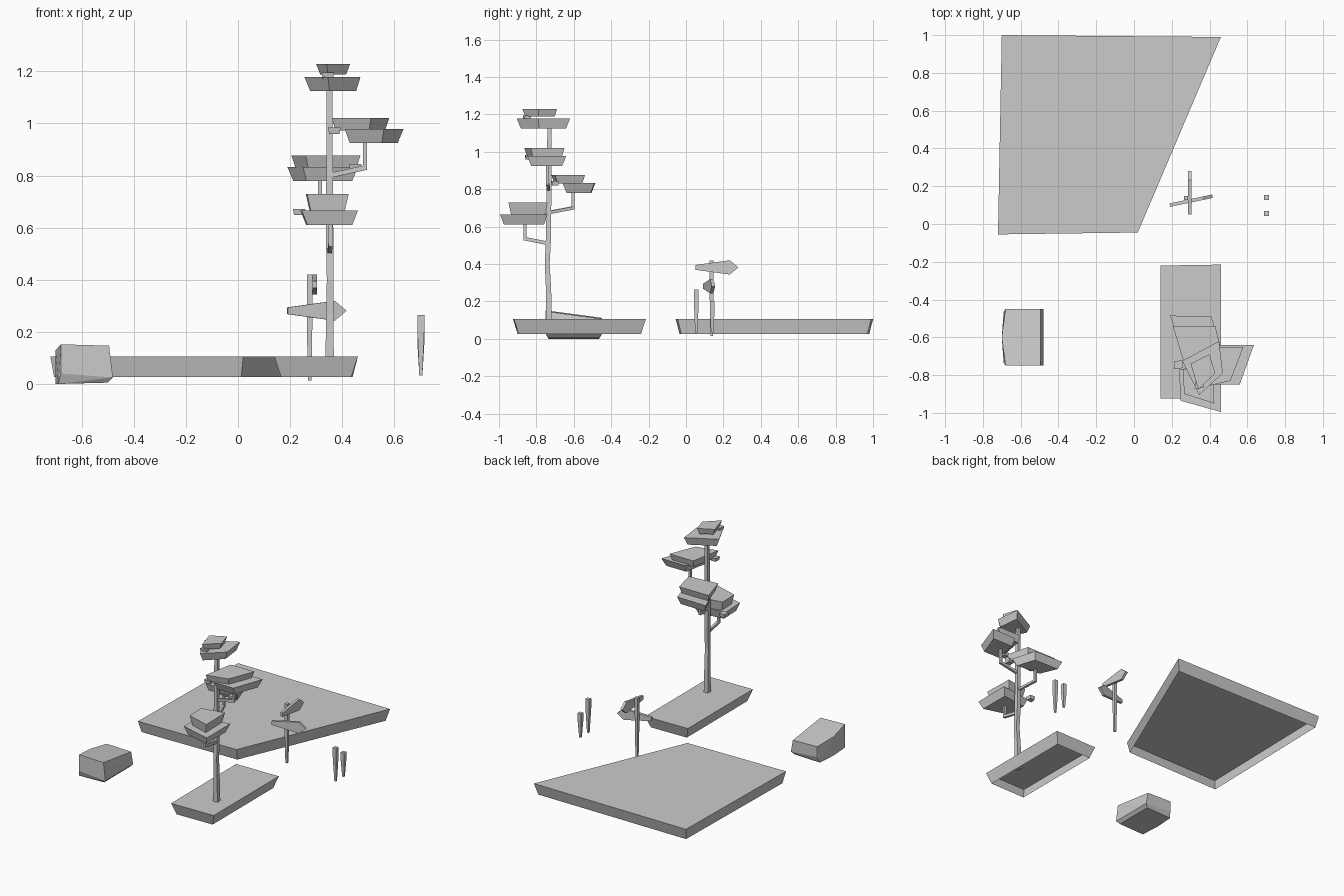
import bpy, bmesh
from mathutils import Vector

if "Cube" in bpy.data.objects:
    bpy.data.objects.remove(bpy.data.objects["Cube"])


def make(name, bm):
    bmesh.ops.recalc_face_normals(bm, faces=bm.faces)
    mesh = bpy.data.meshes.new(name)
    bm.to_mesh(mesh)
    bm.free()
    obj = bpy.data.objects.new(name, mesh)
    bpy.context.collection.objects.link(obj)
    return obj


def loft(name, rings, open_bottom=False):
    """Closed loft through rings of points, bottom ring first."""
    bm = bmesh.new()
    vs = [[bm.verts.new(p) for p in r] for r in rings]
    n = len(vs[0])
    for a, b in zip(vs, vs[1:]):
        for i in range(n):
            j = (i + 1) % n
            bm.faces.new((a[i], a[j], b[j], b[i]))
    bm.faces.new(vs[-1])
    if not open_bottom:
        bm.faces.new(vs[0][::-1])
    return make(name, bm)


def slab(name, outline, z0, z1, inset=0.02, open_bottom=False):
    """Flared slab: top follows the outline, bottom is pulled inward."""
    cx = sum(p[0] for p in outline) / len(outline)
    cy = sum(p[1] for p in outline) / len(outline)
    hx = max(abs(p[0] - cx) for p in outline)
    hy = max(abs(p[1] - cy) for p in outline)
    low = [(cx + (x - cx) * (1 - inset / hx), cy + (y - cy) * (1 - inset / hy), z0)
           for x, y in outline]
    return loft(name, [low, [(x, y, z1) for x, y in outline]], open_bottom)


def post(name, sections):
    """Square post through (x, y, z, half width) sections."""
    return loft(name, [[(x + sx * r, y + sy * r, z)
                        for sx, sy in ((-1, -1), (1, -1), (1, 1), (-1, 1))]
                       for x, y, z, r in sections])


def branch(name, path, r):
    """Branch of angular segments, horizontal then rising."""
    bm = bmesh.new()
    for a, b in zip(path, path[1:]):
        vs = [bm.verts.new((p[0] + i * r, p[1] + j * r, p[2] + k * r))
              for p in (a, b) for i in (-1, 1) for j in (-1, 1) for k in (-1, 1)]
        res = bmesh.ops.convex_hull(bm, input=vs)
        junk = [v for v in set(res["geom_interior"] + res["geom_unused"])
                if isinstance(v, bmesh.types.BMVert)]
        bmesh.ops.delete(bm, geom=junk, context='VERTS')
    return make(name, bm)


def arrow_sign(name, tail, tip, z, thick=0.009):
    """Pointed board, widening from tail to head."""
    a, b = Vector(tail), Vector(tip)
    n = Vector((-(b - a).y, (b - a).x)).normalized() * thick
    prof = [(0, -.013), (.8, -.038), (1, 0), (.8, .038), (0, .013)]
    rings = []
    for s in (-1, 1):
        pts = [(a.lerp(b, t) + n * s, z + h) for t, h in prof]
        rings.append([(p.x, p.y, h) for p, h in pts])
    return loft(name, rings)


# Ground platforms, open underneath
slab("large_platform", [(-.72, -.055), (.02, -.045), (.46, .99), (-.70, 1.0)],
     .027, .105, .02, True)
slab("tree_platform", [(.14, -.925), (.46, -.92), (.46, -.215), (.14, -.22)],
     .027, .105, .025, True)

# Tree trunk
post("trunk", [(.352, -.733, .095, .016), (.352, -.735, .27, .014),
               (.354, -.742, .40, .013), (.352, -.735, .55, .014),
               (.351, -.73, 1.13, .011)])

# Branches
branch("low_branch", [(.352, -.735, .51), (.355, -.86, .535), (.355, -.86, .62)], .008)
branch("back_branch", [(.352, -.735, .675), (.315, -.605, .70), (.315, -.605, .79)], .008)
branch("side_branch", [(.352, -.735, .80), (.487, -.74, .83), (.487, -.74, .93)], .008)

# Foliage: a pair of slabs and a small clump per tier
foliage = {
    "low": ([(.245, -.935), (.46, -.995), (.46, -.74), (.24, -.77)], .61, .665,
            [(.265, -.90), (.425, -.95), (.42, -.74), (.26, -.77)], .66, .73,
            (.235, -.745, .66)),
    "back": ([(.25, -.64), (.46, -.66), (.41, -.49), (.19, -.485)], .78, .832,
             [(.26, -.72), (.47, -.70), (.43, -.54), (.205, -.54)], .83, .877,
             (.45, -.70, .832)),
    "side": ([(.41, -.85), (.56, -.85), (.635, -.64), (.45, -.64)], .925, .978,
             [(.36, -.865), (.51, -.83), (.58, -.65), (.40, -.65)], .972, .02 + 1.0,
             (.37, -.84, .972)),
    "top": ([(.345, -.905), (.47, -.79), (.45, -.62), (.255, -.725)], 1.125, 1.178,
            [(.34, -.875), (.43, -.79), (.40, -.69), (.30, -.74)], 1.188, 1.228,
            (.345, -.85, 1.183)),
}
for tier, (big, b0, b1, small, s0, s1, (x, y, z)) in foliage.items():
    slab(tier + "_foliage_large", big, b0, b1, .022)
    slab(tier + "_foliage_small", small, s0, s1, .016)
    slab(tier + "_foliage_clump",
         [(x - .024, y - .022), (x + .024, y - .018), (x + .02, y + .022), (x - .02, y + .02)],
         z - .012, z + .012, .004)

# Signpost with two boards
post("sign_post", [(.275, .137, .014, .007), (.275, .137, .20, .010), (.275, .137, .42, .011)])
arrow_sign("upper_sign", (.295, .05), (.295, .28), .382)
arrow_sign("lower_sign", (.19, .10), (.415, .147), .281)

# Fence posts
for name, y, top in (("tall_fence_post", .055, .265), ("short_fence_post", .14, .20)):
    post(name, [(.702, y, .033, .006), (.702, y, top * .75, .013), (.702, y, top, .013)])

# Rock
bm = bmesh.new()
for p in [(-.70, -.60, .13), (-.70, -.60, 0)]:
    bm.verts.new(p)
for y, zt in ((-.75, .152), (-.45, .112)):
    yi = y + (.015 if y < -.6 else -.015)
    for p in [(-.68, y, zt), (-.495, y, zt - .005), (-.48, y, .025),
              (-.68, y, .04), (-.50, yi, .005), (-.69, yi, 0)]:
        bm.verts.new(p)
bmesh.ops.convex_hull(bm, input=bm.verts[:])
bmesh.ops.dissolve_limit(bm, angle_limit=.05, verts=bm.verts[:], edges=bm.edges[:])
make("rock", bm)
